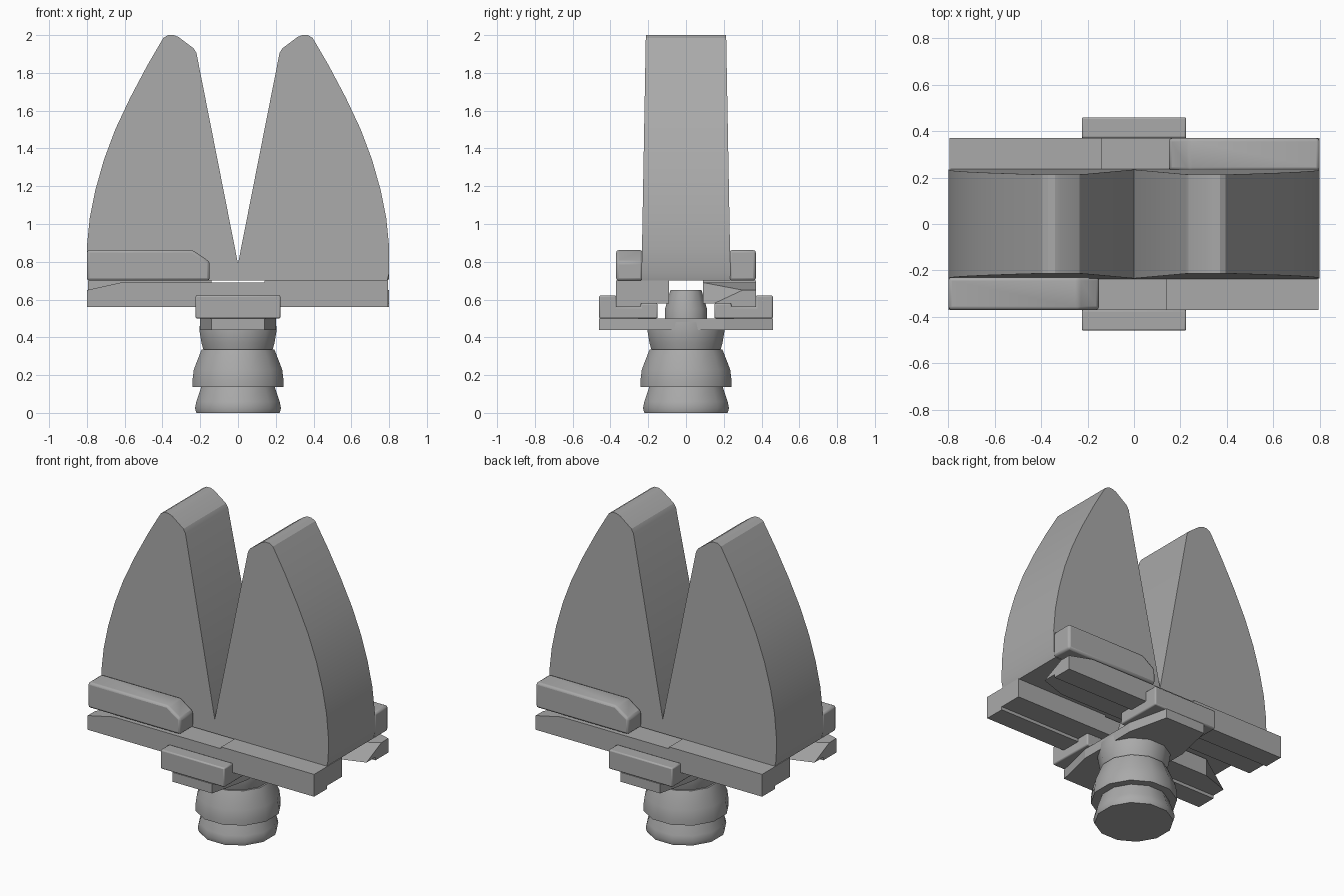
import bpy, bmesh, math
from mathutils import Matrix

cube = bpy.data.objects.get("Cube")
if cube:
    bpy.data.objects.remove(cube, do_unlink=True)

grey = bpy.data.materials.new("plain_grey")
grey.use_nodes = True
grey.diffuse_color = (0.4, 0.4, 0.4, 1)
grey.node_tree.nodes["Principled BSDF"].inputs["Base Color"].default_value = (0.4, 0.4, 0.4, 1)


def loft(name, sections, turn=0, bevel=0, smooth=0):
    """Join matching closed sections into a capped solid, turned about z."""
    bm = bmesh.new()
    rings = [[bm.verts.new(p) for p in s] for s in sections]
    n = len(rings[0])
    for a, b in zip(rings, rings[1:]):
        for i in range(n):
            j = (i + 1) % n
            bm.faces.new((a[i], a[j], b[j], b[i]))
    bm.faces.new(rings[0][::-1])
    bm.faces.new(rings[-1])
    bmesh.ops.rotate(bm, verts=bm.verts, matrix=Matrix.Rotation(turn, 3, 'Z'))
    bmesh.ops.recalc_face_normals(bm, faces=bm.faces)
    mesh = bpy.data.meshes.new(name)
    bm.to_mesh(mesh)
    bm.free()
    mesh.materials.append(grey)
    obj = bpy.data.objects.new(name, mesh)
    bpy.context.collection.objects.link(obj)
    if bevel:
        mod = obj.modifiers.new("soft_edges", 'BEVEL')
        mod.width, mod.segments, mod.limit_method = bevel, 2, 'ANGLE'
    if smooth:
        bpy.ops.object.select_all(action='DESELECT')
        obj.select_set(True)
        bpy.context.view_layer.objects.active = obj
        bpy.ops.object.shade_smooth_by_angle(angle=math.radians(smooth))
    return obj


def along_y(points, y0, y1):
    return [[(x, y, z) for x, z in points] for y in (y0, y1)]


def along_x(points, x):
    return [(x, -y, z) for y, z in points]


def disc(radius, z, sides):
    return [(radius * math.cos(math.tau * (i + 0.5) / sides),
             radius * math.sin(math.tau * (i + 0.5) / sides), z) for i in range(sides)]


# Split block: curved outer sides, V notch, slight taper towards the top
side = [(0.79, 0.7), (0.8, 0.74), (0.8, 0.88), (0.785, 1.03), (0.755, 1.18), (0.71, 1.34),
        (0.65, 1.5), (0.57, 1.67), (0.48, 1.84), (0.41, 1.96), (0.395, 1.985), (0.37, 2.0),
        (0.34, 2.0), (0.315, 1.99), (0.235, 1.93), (0.22, 1.905)]
outline = side + [(0, 0.79)] + [(-x, z) for x, z in reversed(side)]
loft("split_block", [[(x, s * (0.236 - 0.018 * (z - 0.7)), z) for x, z in outline]
                     for s in (-1, 1)], smooth=20)

# Parts repeated front and back by a half turn
rail = [(-0.8, 0.7), (-0.15, 0.7), (-0.15, 0.8), (-0.24, 0.862), (-0.8, 0.862)]
lip = [(0.37, 0.56), (0.24, 0.56), (0.24, 0.58)]
notched = [(0.15, 0.58), (0.3, 0.65), (0.37, 0.65)] + lip


def full(top):
    return [(0.09, 0.58), (0.09, top), (0.37, top)] + lip


jaw = [(0.15, 0.5), (0.46, 0.5), (0.46, 0.622), (0.37, 0.622),
       (0.37, 0.56), (0.24, 0.56), (0.24, 0.58), (0.15, 0.58)]
for label, turn in (("front", 0), ("back", math.pi)):
    loft(label + "_rail", along_y(rail, -0.37, -0.23), turn, 0.014, 40)
    loft(label + "_plate", [along_x(notched, -0.8), along_x(full(0.69), -0.62),
                            along_x(full(0.69), 0.14), along_x(full(0.702), 0.141),
                            along_x(full(0.702), 0.795)], turn)
    loft(label + "_jaw", [along_x(jaw, -0.225), along_x(jaw, 0.225)], turn, 0.008, 40)

# Cross bar with narrowed ends
bar = [(-0.14, -0.46), (0.14, -0.46), (0.2, -0.2), (0.2, 0.2),
       (0.14, 0.46), (-0.14, 0.46), (-0.2, 0.2), (-0.2, -0.2)]
loft("cross_bar", [[(x, y, z) for x, y in bar] for z in (0.44, 0.5)])

# Turned stem in stacked tiers, with a small peg on top
tiers = {"stem_foot": [(0.228, 0), (0.236, 0.025), (0.228, 0.06), (0.2, 0.14)],
         "stem_collar": [(0.25, 0.137), (0.25, 0.17), (0.242, 0.23), (0.2, 0.335)],
         "stem_neck": [(0.188, 0.33), (0.2, 0.37), (0.212, 0.44), (0.205, 0.5)],
         "stem_peg": [(0.115, 0.49), (0.115, 0.55), (0.085, 0.65)]}
for name, rings in tiers.items():
    loft(name, [disc(r, z, 12) for r, z in rings], smooth=35)
